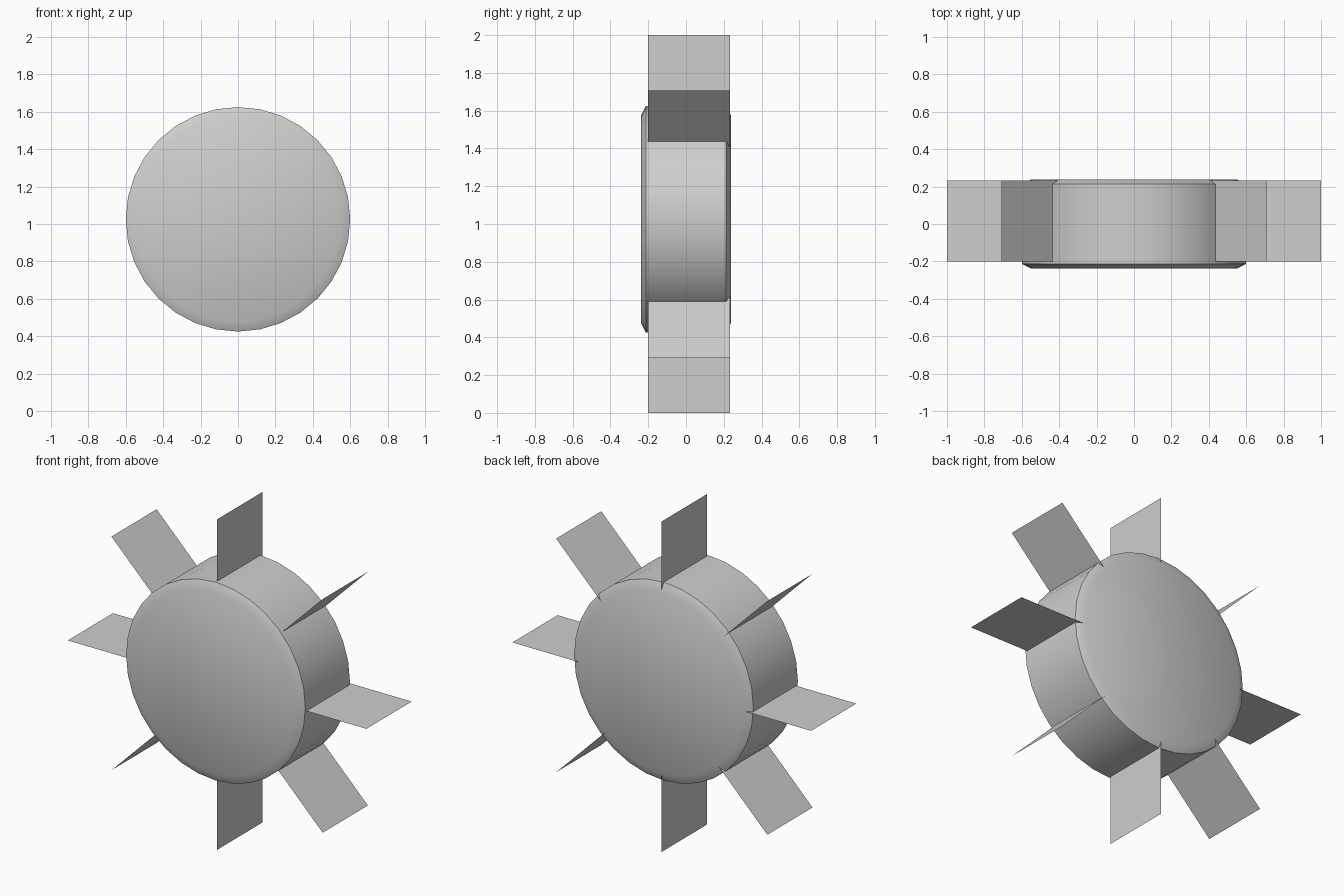
import bpy, bmesh, math
from mathutils import Matrix

cube = bpy.data.objects.get("Cube")
if cube:
    bpy.data.objects.remove(cube, do_unlink=True)

SIDES = 32
DRUM_Z, DRUM_R, CAP_R = 1.025, 0.6, 0.55
CAP_Y, RIM_Y = 0.238, 0.213
AXLE_Z, BLADE_R = 1.0, 1.0
BLADE_FRONT, BLADE_BACK = -0.2, 0.232

# One plain grey for the whole wheel
grey = bpy.data.materials.new("plain_grey")
grey.use_nodes = True
grey.diffuse_color = (0.62, 0.62, 0.62, 1)
bsdf = next(n for n in grey.node_tree.nodes if n.type == 'BSDF_PRINCIPLED')
bsdf.inputs["Base Color"].default_value = grey.diffuse_color


def make_object(name, bm):
    mesh = bpy.data.meshes.new(name)
    bm.to_mesh(mesh)
    bm.free()
    mesh.materials.append(grey)
    obj = bpy.data.objects.new(name, mesh)
    bpy.context.collection.objects.link(obj)
    return obj


# Drum: rings along y, with chamfered rims and flat caps
bm = bmesh.new()
rings = []
for y, r in ((-CAP_Y, CAP_R), (-RIM_Y, DRUM_R), (RIM_Y, DRUM_R), (CAP_Y, CAP_R)):
    angles = [math.tau * i / SIDES for i in range(SIDES)]
    rings.append([bm.verts.new((r * math.sin(a), y, DRUM_Z + r * math.cos(a)))
                  for a in angles])
for a, b in zip(rings, rings[1:]):
    for i in range(SIDES):
        j = (i + 1) % SIDES
        bm.faces.new((a[i], a[j], b[j], b[i]))
bm.faces.new(rings[0])
bm.faces.new(rings[-1])
bmesh.ops.recalc_face_normals(bm, faces=bm.faces)
drum = make_object("drum", bm)

# Rounded wall and soft cap edges, sharp line at the rims
bpy.ops.object.select_all(action='DESELECT')
drum.select_set(True)
bpy.context.view_layer.objects.active = drum
bpy.ops.object.shade_smooth_by_angle(angle=math.radians(30))

# Paddles: thin sheets running right through the drum, an eighth turn apart
for k in range(4):
    bm = bmesh.new()
    corners = ((-BLADE_R, BLADE_FRONT), (BLADE_R, BLADE_FRONT),
               (BLADE_R, BLADE_BACK), (-BLADE_R, BLADE_BACK))
    bm.faces.new([bm.verts.new((x, y, 0)) for x, y in corners])
    turn = Matrix.Translation((0, 0, AXLE_Z)) @ Matrix.Rotation(k * math.pi / 4, 4, 'Y')
    bm.transform(turn)
    make_object(f"paddle_pair_{k + 1}", bm)
